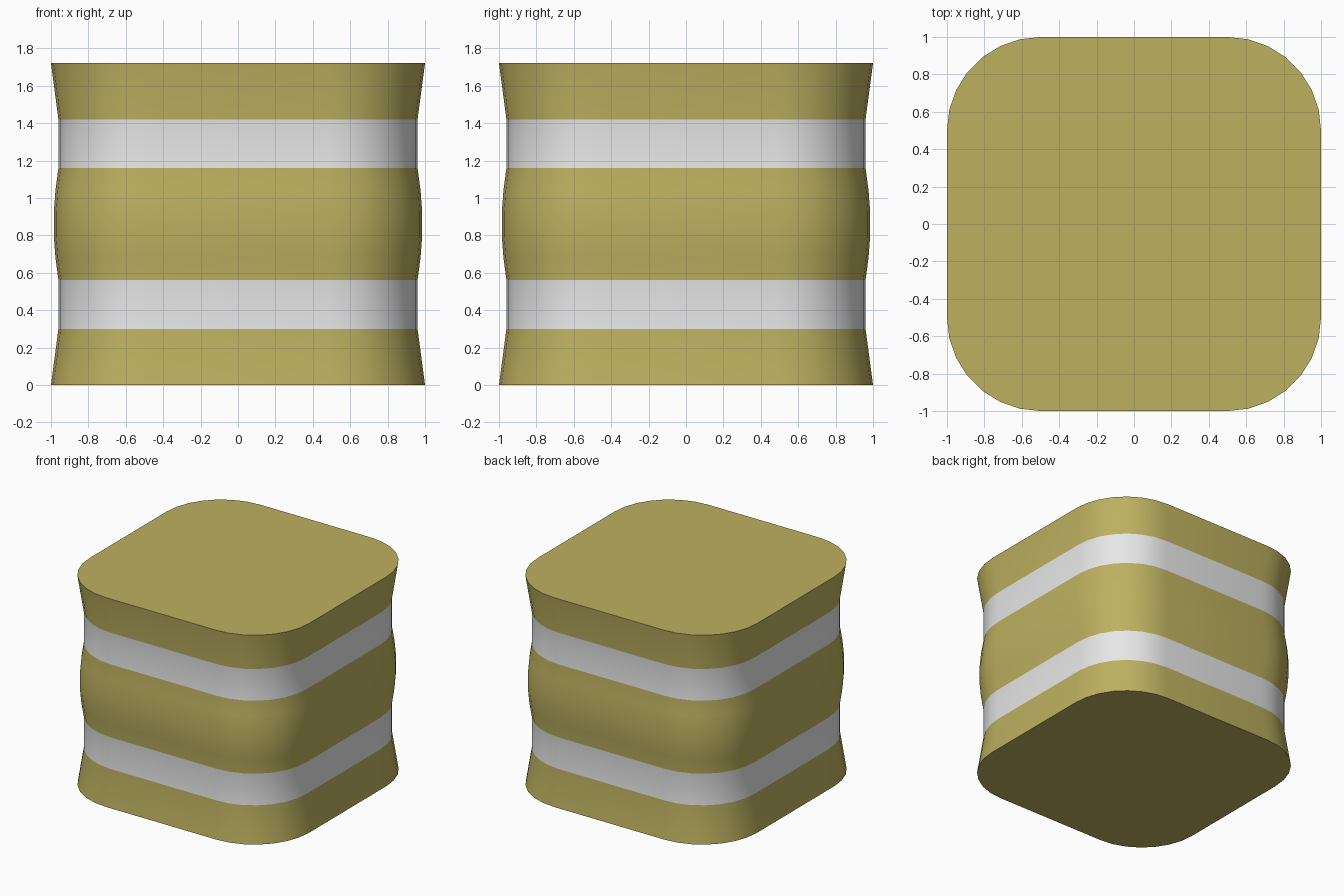
import bpy, bmesh, math

if "Cube" in bpy.data.objects:
    bpy.data.objects.remove(bpy.data.objects["Cube"])


def material(name, color):
    m = bpy.data.materials.new(name)
    m.diffuse_color = (*color, 1)
    m.use_nodes = True
    m.node_tree.nodes["Principled BSDF"].inputs["Base Color"].default_value = m.diffuse_color
    return m


# (height, half width) profile of the stacked body
PROFILE = [(0, 1.0), (0.3, 0.96), (0.56, 0.96), (0.68, 0.976), (0.80, 0.985),
           (0.92, 0.985), (1.04, 0.976), (1.16, 0.96), (1.42, 0.96), (1.72, 1.0)]
CORNER_STEPS = 7


def rounded_square(half):
    pts = []
    for q, (sx, sy) in enumerate([(1, 1), (-1, 1), (-1, -1), (1, -1)]):
        for i in range(CORNER_STEPS + 1):
            a = math.pi / 2 * (q + i / CORNER_STEPS)
            pts.append((half * 0.5 * (sx + math.cos(a)),
                        half * 0.5 * (sy + math.sin(a))))
    return pts


# Body: loft of rounded squares with flat caps
bm = bmesh.new()
rings = [[bm.verts.new((x, y, z)) for x, y in rounded_square(h)] for z, h in PROFILE]
for lo, hi in zip(rings, rings[1:]):
    n = len(lo)
    for i in range(n):
        j = (i + 1) % n
        bm.faces.new((lo[i], lo[j], hi[j], hi[i]))
bm.faces.new(rings[0][::-1])
bm.faces.new(rings[-1])

# Pale bands at two heights
for f in bm.faces:
    z = f.calc_center_median().z
    f.material_index = int(0.3 < z < 0.56 or 1.16 < z < 1.42)

mesh = bpy.data.meshes.new("banded_block")
bm.to_mesh(mesh)
bm.free()
mesh.materials.append(material("olive gold", (0.51, 0.44, 0.117)))
mesh.materials.append(material("pale grey", (0.8, 0.8, 0.8)))
obj = bpy.data.objects.new("banded_block", mesh)
bpy.context.collection.objects.link(obj)
bpy.context.view_layer.objects.active = obj
obj.select_set(True)
bpy.ops.object.shade_smooth_by_angle(angle=math.radians(30))
